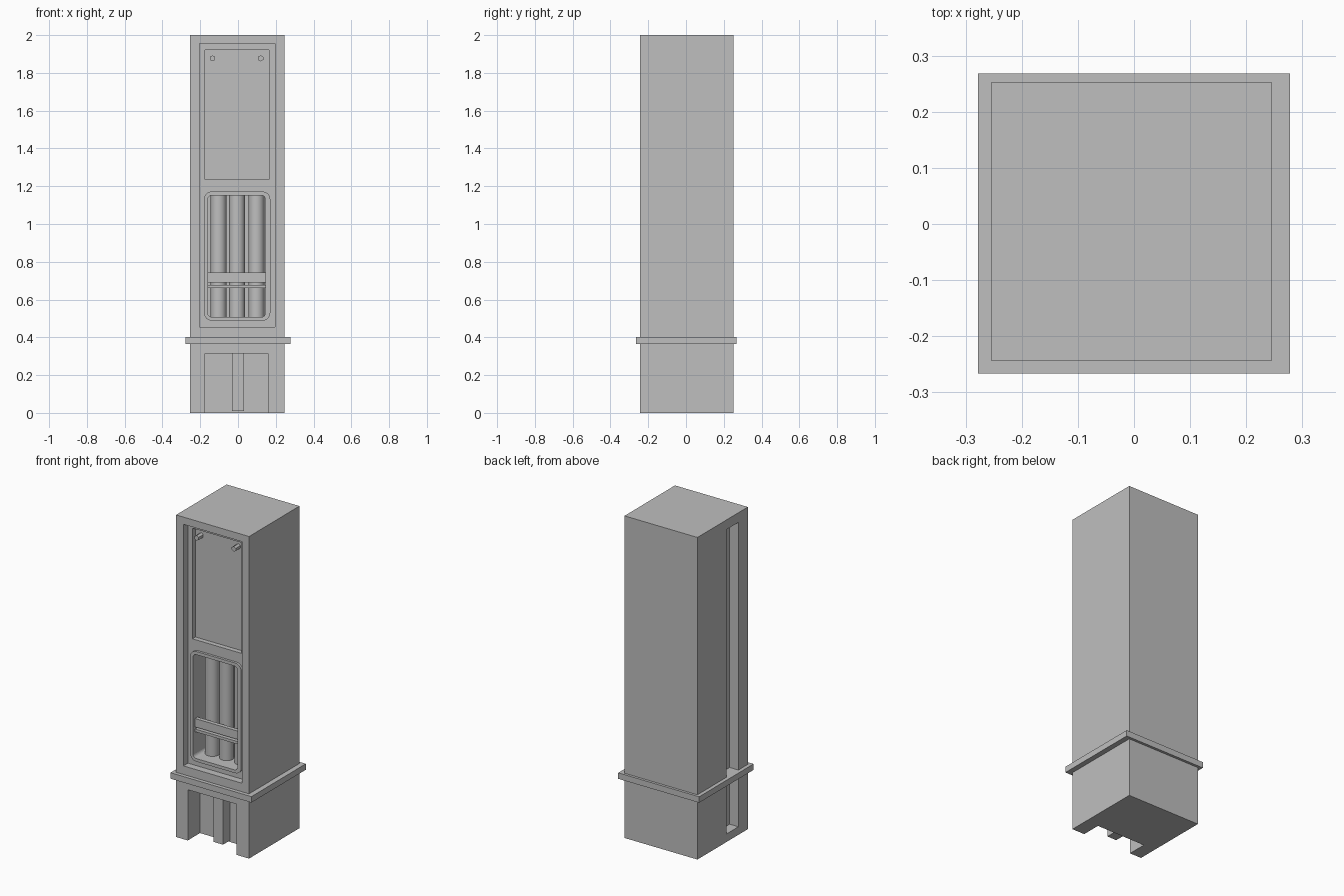
import bpy, bmesh, math
from mathutils import Matrix, Vector

if "Cube" in bpy.data.objects:
    bpy.data.objects.remove(bpy.data.objects["Cube"])

grey = bpy.data.materials.new("plain grey")
grey.use_nodes = True
grey.diffuse_color = (0.52, 0.52, 0.52, 1)
grey.node_tree.nodes["Principled BSDF"].inputs["Base Color"].default_value = (0.52, 0.52, 0.52, 1)


def finish(name, bm):
    bmesh.ops.recalc_face_normals(bm, faces=bm.faces)
    mesh = bpy.data.meshes.new(name)
    bm.to_mesh(mesh)
    bm.free()
    mesh.materials.append(grey)
    ob = bpy.data.objects.new(name, mesh)
    bpy.context.collection.objects.link(ob)
    return ob


def box(name, x, y, z, radius=0):
    """Box from (low, high) ranges; radius rounds the edges that run along y."""
    bm = bmesh.new()
    bmesh.ops.create_cube(bm, size=1)
    for v in bm.verts:
        v.co = Vector(r[0] if c < 0 else r[1] for c, r in zip(v.co, (x, y, z)))
    if radius:
        edges = [e for e in bm.edges if abs(e.verts[0].co.y - e.verts[1].co.y) > 1e-4]
        bmesh.ops.bevel(bm, geom=edges, offset=radius, segments=6, profile=0.5, affect='EDGES')
    return finish(name, bm)


def cylinder(name, centre, radius, length, sides, axis='Z'):
    bm = bmesh.new()
    turn = Matrix.Rotation(math.pi / 2, 4, 'X') if axis == 'Y' else Matrix()
    bmesh.ops.create_cone(bm, cap_ends=True, segments=sides, radius1=radius, radius2=radius,
                          depth=length, matrix=Matrix.Translation(centre) @ turn)
    return finish(name, bm)


def cut(ob, cutter, keep=False):
    cutter.hide_render = True
    mod = ob.modifiers.new("cut", 'BOOLEAN')
    mod.operation = 'DIFFERENCE'
    mod.solver = 'EXACT'
    mod.object = cutter
    bpy.context.view_layer.objects.active = ob
    bpy.ops.object.modifier_apply(modifier=mod.name)
    if not keep:
        bpy.data.objects.remove(cutter)


FRONT = -0.243
FLOOR = FRONT + 0.045      # floor of the tall front recess
BACK = FRONT + 0.17        # back wall of the window

# Tower body with its recesses
body = box("tower_body", (-0.255, 0.246), (FRONT, 0.252), (0, 2))
cut(body, box("recess_cutter", (-0.205, 0.197), (-0.4, FLOOR), (0.455, 1.955)))
cut(body, box("panel_cutter", (-0.175, 0.164), (-0.4, FLOOR + 0.03), (1.235, 1.922)))
cut(body, box("base_cutter", (-0.175, 0.16), (-0.4, FRONT + 0.12), (-0.1, 0.315)))
cut(body, box("side_slot_cutter", (-0.4, -0.195), (-0.15, -0.035), (0.05, 1.94)))

# Rounded window with a raised frame
window = box("window_cutter", (-0.16, 0.145), (-0.4, BACK), (0.507, 1.152), 0.022)
frame = box("window_frame", (-0.18, 0.171), (FLOOR - 0.015, FLOOR + 0.005), (0.488, 1.172), 0.042)
cut(frame, window, keep=True)
cut(body, window)

# Collar around the base
box("collar", (-0.278, 0.278), (-0.266, 0.268), (0.365, 0.402))

# Rib in the base opening
box("base_rib", (-0.032, 0.032), (FRONT + 0.05, FRONT + 0.125), (0.01, 0.32))

# Tubes behind the window
for i, x in enumerate((-0.103, -0.005, 0.098)):
    tube = cylinder(f"tube_{i + 1}", (x, BACK - 0.03, 0.83), 0.042, 0.65, 24)
    bpy.ops.object.select_all(action='DESELECT')
    tube.select_set(True)
    bpy.context.view_layer.objects.active = tube
    bpy.ops.object.shade_smooth_by_angle()

# Crossbars in front of the tubes
for name, z in (("wide_crossbar", (0.69, 0.742)), ("thin_crossbar", (0.66, 0.677))):
    box(name, (-0.162, 0.147), (FLOOR + 0.005, FLOOR + 0.03), z)

# Hexagonal bolts on the upper panel
for side, x in (("right", -0.135), ("left", 0.12)):
    cylinder(f"{side}_bolt", (x, FLOOR + 0.01, 1.877), 0.016, 0.05, 6, 'Y')
